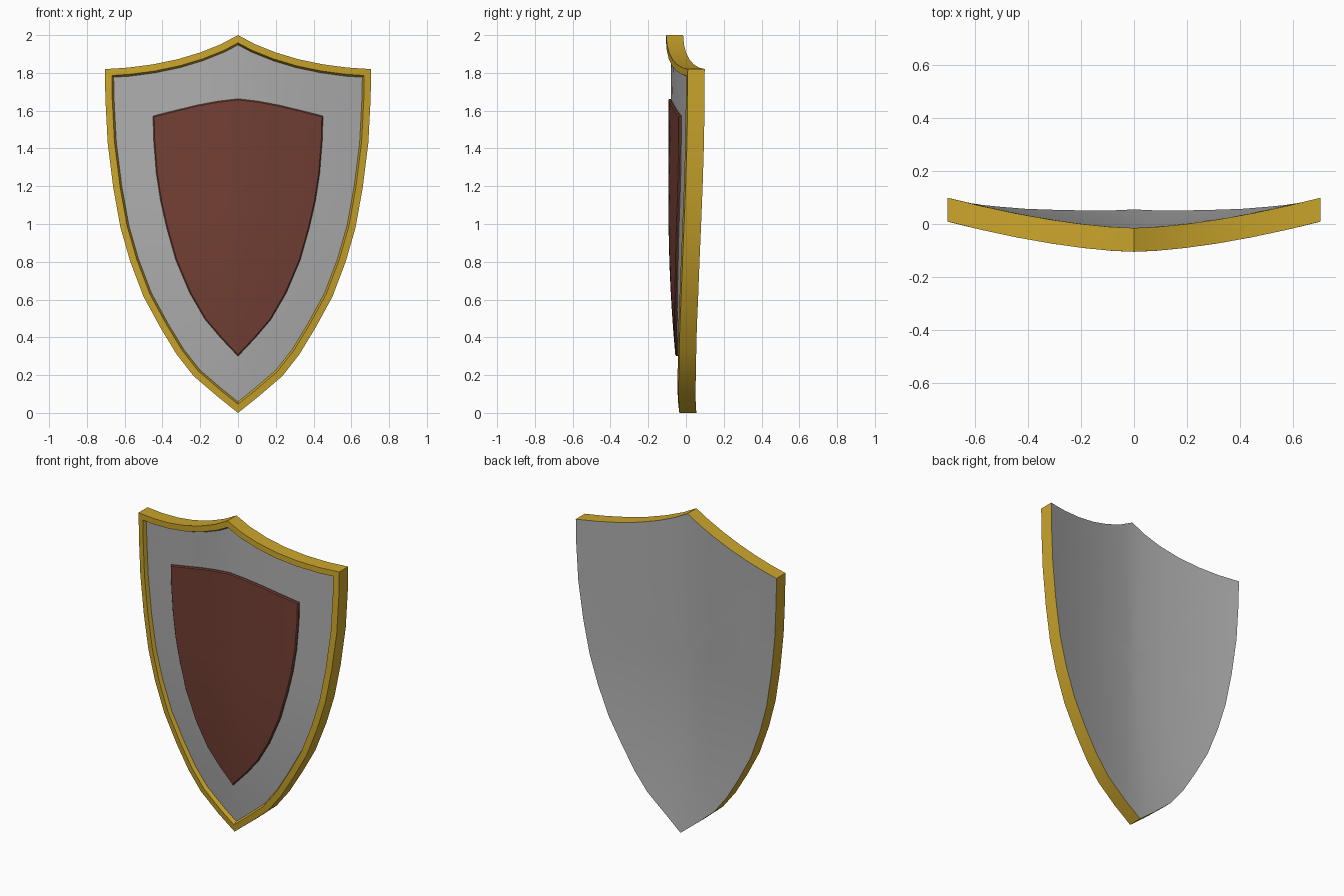
import bpy, bmesh
from mathutils import Vector

if "Cube" in bpy.data.objects:
    bpy.data.objects.remove(bpy.data.objects["Cube"])

# Half outlines (x, z), from top centre clockwise to the bottom tip
SHIELD = [(0, 2.0), (.09, 1.952), (.2, 1.908), (.32, 1.872), (.45, 1.845), (.58, 1.828),
          (.705, 1.82), (.702, 1.66), (.69, 1.43), (.66, 1.19), (.622, .98), (.57, .8),
          (.5, .615), (.41, .45), (.325, .31), (.235, .195), (.11, .088), (0, 0)]
EMBLEM = [(0, 1.663), (.11, 1.65), (.22, 1.629), (.34, 1.6), (.45, 1.572), (.447, 1.45),
          (.433, 1.27), (.41, 1.12), (.378, .98), (.33, .81), (.256, .635), (.175, .495),
          (.09, .395), (0, .3)]
CENTRE = Vector((0, 1.1))


def mirrored(half):
    pts = half + [(-x, z) for x, z in half[-2:0:-1]]
    return [Vector(p) for p in pts]


def inset(pts, d):
    """Move a clockwise outline inwards by d with mitred corners."""
    out = []
    for i, p in enumerate(pts):
        a = (p - pts[i - 1]).normalized()
        b = (pts[(i + 1) % len(pts)] - p).normalized()
        na, nb = Vector((a.y, -a.x)), Vector((b.y, -b.x))
        out.append(p + (na + nb) * d / (1 + na.dot(nb)))
    return out


def curve_y(x, z):
    """Depth of the curved shield front."""
    return -.105 + .07 * max(0, 1 - z / 1.1) ** 2 + .2 * abs(x) ** 1.6


def cap(pts, depth, steps=7):
    """Rings shrinking from the centre out to the outline."""
    return [([CENTRE.lerp(p, i / steps) for p in pts], depth) for i in range(steps + 1)]


def material(name, col):
    m = bpy.data.materials.new(name)
    m.diffuse_color = (*col, 1)
    m.use_nodes = True
    m.node_tree.nodes["Principled BSDF"].inputs["Base Color"].default_value = m.diffuse_color
    return m


def loft(name, rings, mat, closed=False):
    bm = bmesh.new()
    vs = [[bm.verts.new((p.x, curve_y(p.x, p.y) + d, p.y)) for p in pts] for pts, d in rings]
    n = len(vs[0])
    for k in range(len(vs) if closed else len(vs) - 1):
        r, s = vs[k], vs[(k + 1) % len(vs)]
        for i in range(n):
            j = (i + 1) % n
            bm.faces.new((r[i], r[j], s[j], s[i]))
    bmesh.ops.remove_doubles(bm, verts=bm.verts, dist=1e-5)
    bmesh.ops.recalc_face_normals(bm, faces=bm.faces)
    me = bpy.data.meshes.new(name)
    bm.to_mesh(me)
    bm.free()
    me.materials.append(mat)
    ob = bpy.data.objects.new(name, me)
    bpy.context.collection.objects.link(ob)
    bpy.ops.object.select_all(action='DESELECT')
    ob.select_set(True)
    bpy.context.view_layer.objects.active = ob
    bpy.ops.object.shade_smooth_by_angle(angle=.45)
    return ob


gold = material("gold", (.60, .38, .025))
steel = material("steel_grey", (.42, .42, .42))
red = material("brown_red", (.17, .05, .034))

outer = mirrored(SHIELD)
inner = inset(outer, .046)
emblem = mirrored(EMBLEM)

# Gold rim: outer wall, front band, sloped inner wall
loft("rim", [(outer, .09), (outer, 0), (inset(outer, .036), 0), (inner, .025)], gold, True)
# Curved grey body, flush with the back of the rim
loft("shield_body", cap(inner, .025) + cap(outer, .09)[::-1], steel)
# Raised red plate with a small bevelled edge
loft("emblem_plate", cap(inset(emblem, .006), .012) + [(emblem, .018)]
     + cap(emblem, .03)[::-1], red)
